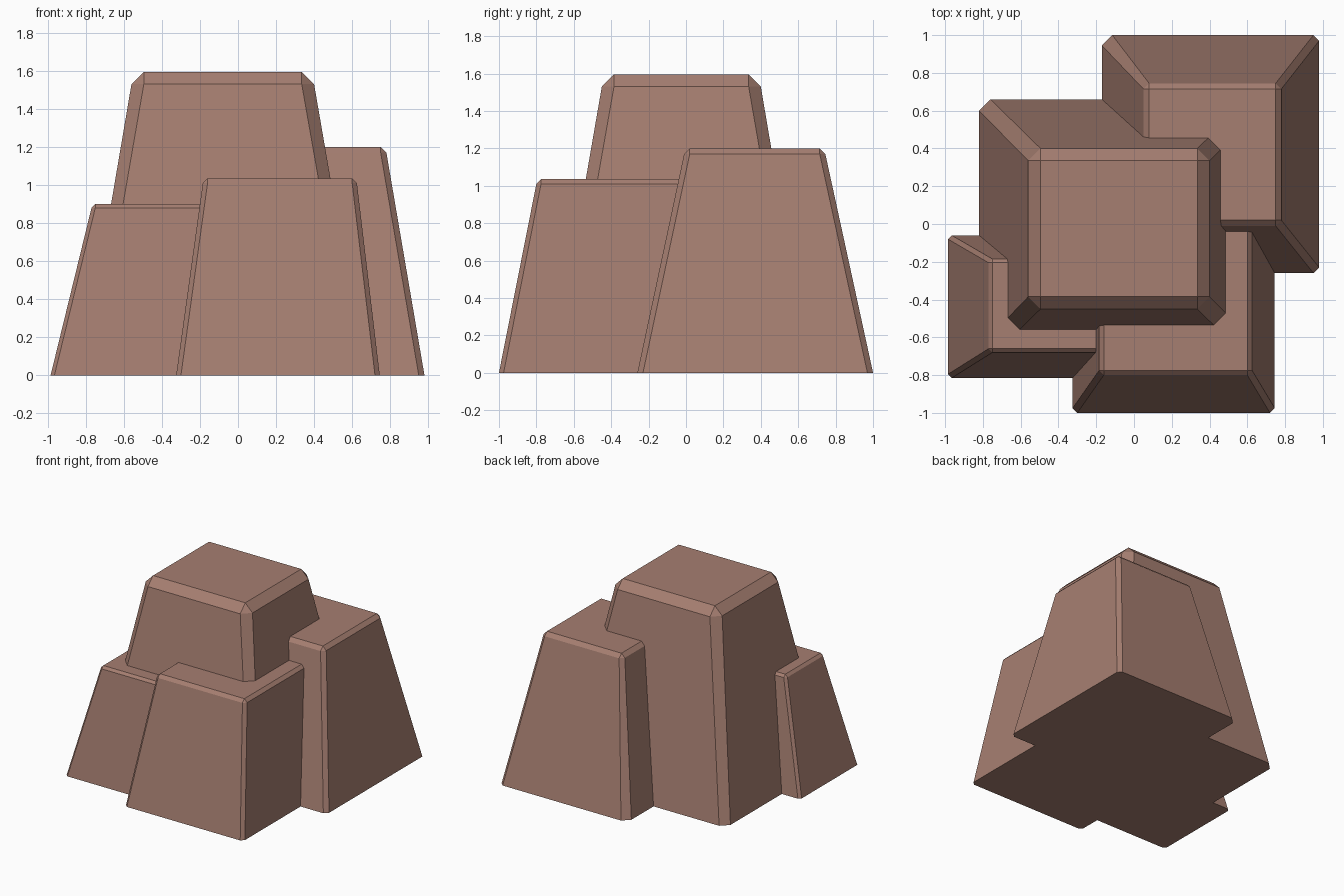
import bpy, bmesh

if "Cube" in bpy.data.objects:
    bpy.data.objects.remove(bpy.data.objects["Cube"])

stone = bpy.data.materials.new("reddish brown rock")
stone.diffuse_color = (0.38, 0.21, 0.165, 1)
stone.use_nodes = True
stone.node_tree.nodes["Principled BSDF"].inputs["Base Color"].default_value = stone.diffuse_color


def ring(bm, rect, z, cuts):
    """Rectangle with chamfered corners; cuts = front-left, front-right, back-right, back-left."""
    x0, x1, y0, y1 = rect
    a, b, c, d = cuts
    pts = [(x0, y0 + a), (x0 + a, y0), (x1 - b, y0), (x1, y0 + b),
           (x1, y1 - c), (x1 - c, y1), (x0 + d, y1), (x0, y1 - d)]
    return [bm.verts.new((x, y, z)) for x, y in pts]


def block(name, base, shoulder, height, bevel, base_cuts):
    """Tapered block: chamfered base ring, shoulder ring, then a bevelled flat top."""
    bm = bmesh.new()
    low = ring(bm, base, 0, base_cuts)
    mid = ring(bm, shoulder, height - bevel, [bevel] * 4)
    x0, x1, y0, y1 = shoulder
    top = [bm.verts.new((x, y, height)) for x, y in (
        (x0 + bevel, y0 + bevel), (x1 - bevel, y0 + bevel),
        (x1 - bevel, y1 - bevel), (x0 + bevel, y1 - bevel))]
    bm.faces.new(low[::-1])
    bm.faces.new(top)
    for i in range(8):
        j = (i + 1) % 8
        bm.faces.new((low[i], low[j], mid[j], mid[i]))
    for k in range(4):
        a, b, c = mid[2 * k], mid[2 * k + 1], mid[(2 * k + 2) % 8]
        bm.faces.new((a, b, top[k]))                        # corner facet
        bm.faces.new((b, c, top[(k + 1) % 4], top[k]))      # edge bevel
    bmesh.ops.recalc_face_normals(bm, faces=bm.faces)
    mesh = bpy.data.meshes.new(name)
    bm.to_mesh(mesh)
    bm.free()
    mesh.materials.append(stone)
    bpy.context.collection.objects.link(bpy.data.objects.new(name, mesh))


# rectangles are (x min, x max, y min, y max)
block("tall_rock", (-0.82, 0.665, -0.715, 0.66), (-0.56, 0.40, -0.45, 0.40),
      1.595, 0.065, [0.06] * 4)
block("front_rock", (-0.325, 0.745, -1.0, 0.27), (-0.185, 0.625, -0.80, 0.10),
      1.035, 0.025, [0.025] * 4)
block("back_right_rock", (-0.17, 0.98, -0.26, 1.0), (0.05, 0.78, -0.01, 0.745),
      1.20, 0.03, [0.03, 0.03, 0.03, 0.055])
block("left_rock", (-0.985, 0.10, -0.815, -0.06), (-0.77, 0.0, -0.68, -0.185),
      0.90, 0.02, [0.02] * 4)
